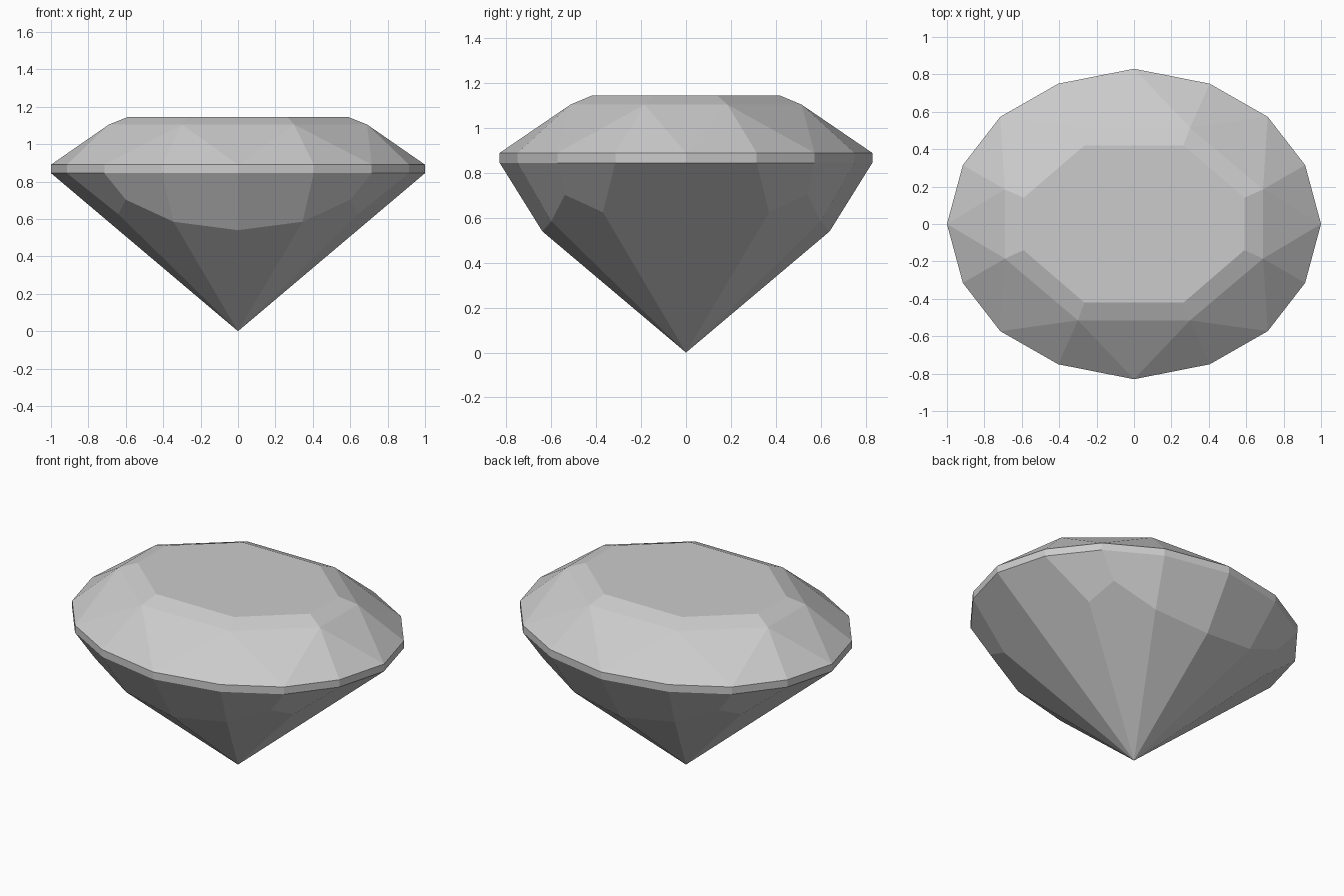
import bpy
import bmesh
from mathutils import Vector

cube = bpy.data.objects.get("Cube")
if cube:
    bpy.data.objects.remove(cube, do_unlink=True)

# Single stone colour
GREY = (0.6, 0.6, 0.6, 1.0)
stone = bpy.data.materials.new("stone_grey")
stone.use_nodes = True
stone.diffuse_color = GREY
stone.node_tree.nodes["Principled BSDF"].inputs["Base Color"].default_value = GREY

CORE = Vector((0, 0, 0.8))


def ring(outline, z):
    return [(x, y, z) for x, y in outline]


def faceted_part(name, facets):
    """Build one quarter of the part and mirror it across x and y."""
    bm = bmesh.new()
    for facet in facets:
        face = bm.faces.new([bm.verts.new(p) for p in facet])
        face.normal_update()
        if face.normal.dot(face.calc_center_median() - CORE) < 0:
            face.normal_flip()
    bmesh.ops.remove_doubles(bm, verts=bm.verts, dist=0.0005)
    mesh = bpy.data.meshes.new(name)
    bm.to_mesh(mesh)
    bm.free()
    mesh.materials.append(stone)
    obj = bpy.data.objects.new(name, mesh)
    bpy.context.collection.objects.link(obj)
    mirror = obj.modifiers.new("mirror", 'MIRROR')
    mirror.use_axis = (True, True, False)
    return obj


# Quarter outlines, from the front middle round to the +x tip
GIRDLE = [(0, -0.83), (0.405, -0.75), (0.715, -0.573), (0.915, -0.315), (1, 0)]
TABLE = [(0, -0.42), (0.265, -0.42), (0.59, -0.14), (0.59, 0)]
SHOULDER = [(0, -0.515), (0.3, -0.515), (0.69, -0.185), (0.69, 0)]

top = ring(GIRDLE, 0.89)
low = ring(GIRDLE, 0.845)
table = ring(TABLE, 1.145)
shoulder = ring(SHOULDER, 1.105)

# Crown: flat table, narrow bevel, then triangular facets down to the girdle
crown = [table + [(0, 0, 1.145)]]
crown += [(table[i], table[i + 1], shoulder[i + 1], shoulder[i]) for i in range(3)]
crown += [(shoulder[i], shoulder[i + 1], top[2 * i]) for i in range(3)]
for i in (1, 2):
    crown += [(shoulder[i], top[k], top[k + 1]) for k in (2 * i - 2, 2 * i - 1)]
faceted_part("crown", crown)

# Girdle: thin upright band
faceted_part("girdle", [(top[i], top[i + 1], low[i + 1], low[i]) for i in range(4)])

# Pavilion: upper facets under the girdle, long facets running to the point
tip = (0, 0, 0)
front = (0, -0.64, 0.54)
front_side = (0.345, -0.6, 0.585)
corner = (0.6, -0.54, 0.703)
side = (0.64, -0.37, 0.625)
pavilion = [
    (low[0], low[1], front_side, front),
    (low[1], low[2], corner, front_side),
    (low[2], low[3], side, corner),
    (tip, front, front_side),
    (tip, front_side, corner, side),
    (tip, side, low[3], low[4]),
]
faceted_part("pavilion", pavilion)
